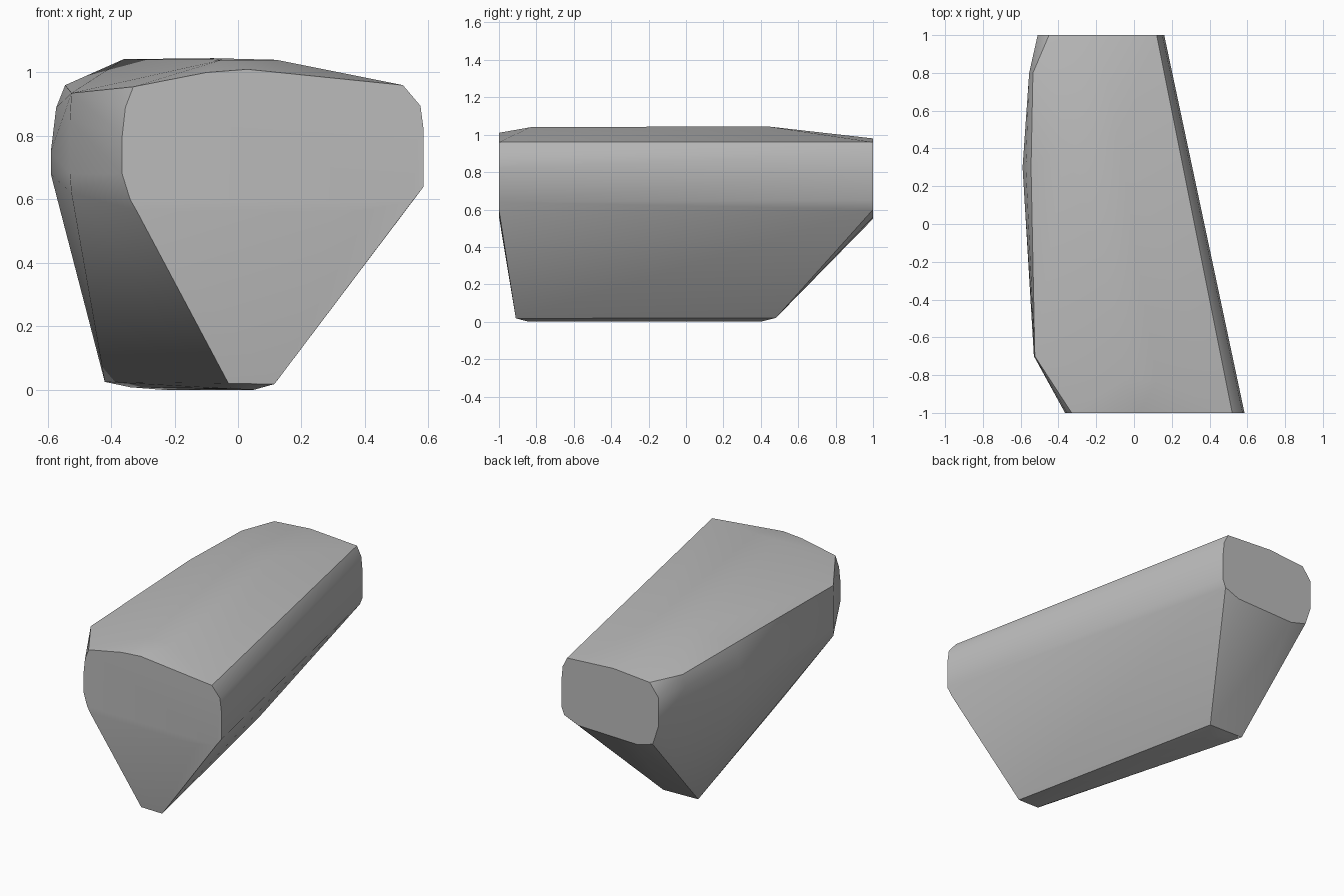
import bpy
import bmesh

if "Cube" in bpy.data.objects:
    bpy.data.objects.remove(bpy.data.objects["Cube"], do_unlink=True)

# One plain stone colour
stone = bpy.data.materials.new("stone_grey")
stone.use_nodes = True
grey = (0.5, 0.5, 0.5, 1)
stone.diffuse_color = grey
stone.node_tree.nodes["Principled BSDF"].inputs["Base Color"].default_value = grey


def section(y, outline):
    """Place an x, z outline at depth y."""
    return [(x, y, z) for x, z in outline]


# Flat front end
points = section(-1, [(-.33, .955), (-.355, .89), (-.365, .8), (-.365, .68), (-.34, .6),
                      (-.1, 1.0), (.03, 1.01), (.52, .96), (.575, .895), (.585, .82),
                      (.585, .64), (.55, .595), (.42, .57), (.3, .56), (-.32, .565)])
# Flat back end
points += section(1, [(.12, .96), (.15, .9), (.16, .8), (.16, .65), (.14, .6), (.04, .56),
                      (-.36, .55), (-.47, .58), (-.51, .7), (-.51, .88), (-.45, .96),
                      (-.2, .98)])
# Bulging side with its cut front corner
points += section(-.7, [(-.525, .62), (-.53, .68), (-.53, .85), (-.525, .935)])
points += section(.3, [(-.59, .68), (-.59, .75), (-.573, .89), (-.545, .96)])
points += section(.8, [(-.555, .7), (-.555, .88), (-.535, .955)])
# Gently raised top
points += section(-.83, [(-.05, 1.04), (.12, 1.04)])
points += section(.43, [(-.36, 1.042), (-.08, 1.045)])
# Narrow slanted foot
points += section(-.91, [(-.03, .02), (.115, .018)])
points += section(-.84, [(-.02, .003), (.05, 0)])
points += section(.4, [(-.34, .008), (-.24, 0)])
points += section(.48, [(-.42, .025), (-.18, .02)])

# Wrap the sections in one convex skin
bm = bmesh.new()
for p in points:
    bm.verts.new(p)
hull = bmesh.ops.convex_hull(bm, input=bm.verts)
loose = [v for v in bm.verts if not v.link_faces]
bmesh.ops.delete(bm, geom=loose, context="VERTS")
bmesh.ops.dissolve_limit(bm, angle_limit=.01, verts=bm.verts, edges=bm.edges)
bmesh.ops.recalc_face_normals(bm, faces=bm.faces)

mesh = bpy.data.meshes.new("rock")
bm.to_mesh(mesh)
bm.free()
mesh.materials.append(stone)
rock = bpy.data.objects.new("rock", mesh)
bpy.context.collection.objects.link(rock)

# Smooth shading with crisp main edges
bpy.ops.object.select_all(action="DESELECT")
rock.select_set(True)
bpy.context.view_layer.objects.active = rock
bpy.ops.object.shade_smooth_by_angle(angle=.52)
